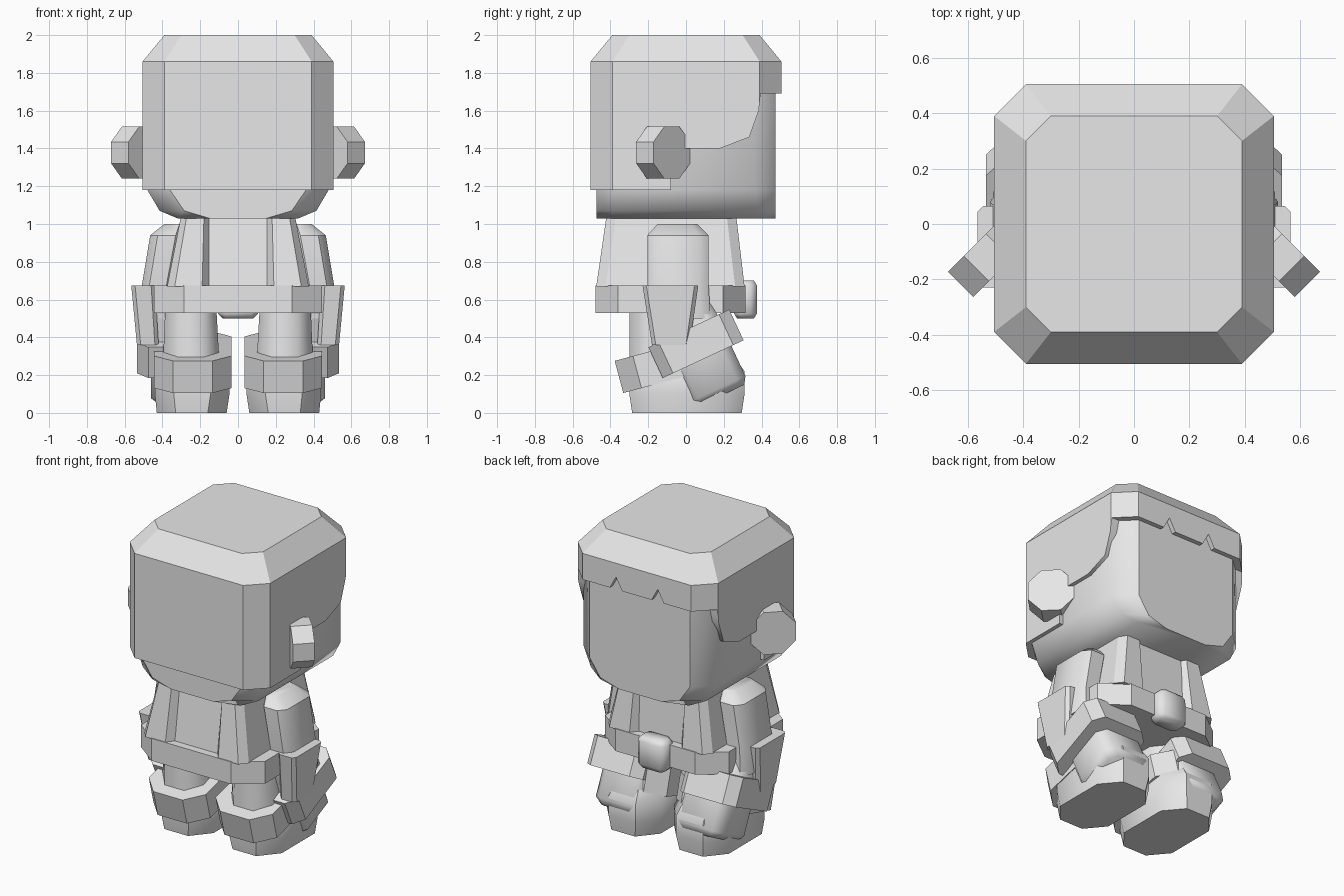
import bpy, bmesh
from math import radians

cube = bpy.data.objects.get("Cube")
if cube:
    bpy.data.objects.remove(cube)

clay = bpy.data.materials.new("light_grey")
clay.use_nodes = True
clay.diffuse_color = (0.8, 0.8, 0.8, 1)
clay.node_tree.nodes["Principled BSDF"].inputs["Base Color"].default_value = (0.8, 0.8, 0.8, 1)


def make(name, bm, at=(0, 0, 0), rot=(0, 0, 0)):
    bmesh.ops.recalc_face_normals(bm, faces=bm.faces)
    mesh = bpy.data.meshes.new(name)
    bm.to_mesh(mesh)
    bm.free()
    mesh.materials.append(clay)
    obj = bpy.data.objects.new(name, mesh)
    bpy.context.collection.objects.link(obj)
    obj.location = at
    obj.rotation_euler = [radians(a) for a in rot]
    return obj


def activate(obj):
    bpy.ops.object.select_all(action='DESELECT')
    obj.select_set(True)
    bpy.context.view_layer.objects.active = obj


def shade(obj, angle=30):
    activate(obj)
    bpy.ops.object.shade_smooth_by_angle(angle=radians(angle))
    return obj


def octagon(x0, x1, y0, y1, cx, cy):
    return [(x0 + cx, y0), (x1 - cx, y0), (x1, y0 + cy), (x1, y1 - cy),
            (x1 - cx, y1), (x0 + cx, y1), (x0, y1 - cy), (x0, y0 + cy)]


def loft(name, layers, side=1, at=(0, 0, 0), rot=(0, 0, 0), angle=30):
    """Stack chamfered rectangles: (z, x0, x1, y0, y1, chamfer x, chamfer y)."""
    bm = bmesh.new()
    rings = [[bm.verts.new((x * side, y, z)) for x, y in octagon(*rect)]
             for z, *rect in layers]
    bm.faces.new(rings[0])
    bm.faces.new(rings[-1])
    for low, high in zip(rings, rings[1:]):
        for i in range(8):
            j = (i + 1) % 8
            bm.faces.new((low[i], low[j], high[j], high[i]))
    return shade(make(name, bm, (at[0] * side, at[1], at[2]), rot), angle)


def centred(z, hx, hy, c):
    return (z, -hx, hx, -hy, hy, c, c)


def prism(bm, pts, offset):
    """Extrude a closed 3D outline along an offset."""
    face = bm.faces.new([bm.verts.new(p) for p in pts])
    new = bmesh.ops.extrude_face_region(bm, geom=[face])["geom"]
    bmesh.ops.translate(bm, vec=offset, verts=[v for v in new if isinstance(v, bmesh.types.BMVert)])


def cut(obj, bm, operation):
    cutter = make("cutter", bm)
    cutter.hide_render = True
    mod = obj.modifiers.new("cut", 'BOOLEAN')
    mod.operation, mod.object, mod.solver = operation, cutter, 'EXACT'
    activate(obj)
    bpy.ops.object.modifier_apply(modifier=mod.name)
    bpy.data.objects.remove(cutter)


def sharpen(obj, rule):
    """Crease edges between faces that pass the rule and faces that do not."""
    bm = bmesh.new()
    bm.from_mesh(obj.data)
    for e in bm.edges:
        if len({rule(f) for f in e.link_faces}) > 1:
            e.smooth = False
    bm.to_mesh(obj.data)
    bm.free()


# Head
head = loft("head", [
    (1.03, -.32, .32, -.475, .475, .17, .05),
    (1.07, -.415, .415, -.475, .475, .13, .09),
    (1.18, -.48, .48, -.475, .475, .12, .11),
    (1.85, -.48, .48, -.475, .475, .12, .11)], angle=70)
sharpen(head, lambda f: abs(f.normal.y) > .95)

# Hair cap, trimmed to a side outline and a notched fringe
hair = loft("hair", [centred(1.18, .505, .505, .115),
                     centred(1.86, .505, .505, .115),
                     centred(2.0, .39, .39, .09)])
outline = [(-.6, 1.1), (-.08, 1.1), (-.08, 1.4), (.18, 1.4), (.335, 1.46),
           (.385, 1.6), (.395, 1.69), (.6, 1.69), (.6, 2.1), (-.6, 2.1)]
bm = bmesh.new()
prism(bm, [(-.7, y, z) for y, z in outline], (1.4, 0, 0))
cut(hair, bm, 'INTERSECT')
bm = bmesh.new()
for x in (-.15, .15):
    prism(bm, [(x - .05, .42, 1.68), (x + .05, .42, 1.68), (x, .42, 1.77)], (0, .2, 0))
cut(hair, bm, 'DIFFERENCE')
shade(hair, 60)
sharpen(hair, lambda f: f.normal.y < -.6 and abs(f.normal.x) < .1)

# Torso core, belt and buckle
loft("torso", [(.6, -.36, .36, -.44, .27, .12, .1),
               (1.05, -.28, .28, -.375, .235, .1, .1)])
loft("belt", [(z, -.445, .445, -.48, .315, .16, .12) for z in (.53, .675)])
loft("buckle", [centred(-.1, .08, .045, .02), centred(-.075, .105, .06, .03),
                centred(.075, .105, .06, .03), centred(.1, .08, .045, .02)],
     at=(0, .315, .6), angle=60)

for side, label in ((1, "left"), (-1, "right")):
    # Ear: thick octagonal disc turned outward
    loft(label + "_ear", [centred(z, .137, .137, .08) for z in (-.065, .065)], side,
         at=(.529, -.121, 1.378), rot=(90, 0, -45 * side))

    # Open vest panel
    loft(label + "_vest", [(.67, .15, .375, -.475, .31, .04, .05),
                           (1.05, .15, .3, -.42, .265, .03, .05)], side)

    # Arm
    loft(label + "_upper_arm", [
        (.5, .34, .52, -.18, .13, .04, .05),
        (.67, .34, .51, -.205, .12, .04, .05),
        (.94, .29, .465, -.205, .12, .04, .05),
        (1.0, .28, .39, -.15, .06, .03, .03)], side, angle=40)
    loft(label + "_sleeve_flap", [
        (.36, .42, .535, -.18, .02, .02, .02),
        (.675, .44, .565, -.23, .065, .02, .02)], side)
    tilt = dict(side=side, rot=(25, 0, 0))
    loft(label + "_forearm", [centred(0, .15, .18, .06), centred(.3, .11, .14, .05)],
         at=(.37, .053, .366), angle=60, **tilt)
    loft(label + "_sleeve_cuff", [centred(z, .2, .236, .06) for z in (-.09, .09)],
         at=(.335, .053, .366), **tilt)
    loft(label + "_hand", [centred(-.305, .13, .14, .04), centred(-.265, .17, .165, .05),
                           centred(0, .17, .165, .05)],
         at=(.29, .053, .366), angle=60, **tilt)

    # Leg and boot
    loft(label + "_leg", [(.2, .095, .4, -.3, .1, .08, .09),
                          (.56, .115, .385, -.3, .1, .07, .09)], side, angle=60)
    loft(label + "_boot", [
        (0, .06, .43, -.285, .295, .1, .12),
        (.1, .045, .44, -.3, .31, .1, .12),
        (.22, .045, .44, -.3, .31, .1, .12),
        (.29, .08, .405, -.25, .26, .08, .1)], side, angle=40)
    loft(label + "_boot_cuff", [centred(z, .205, .3, .1) for z in (-.088, .088)], side,
         at=(.24, -.065, .268), rot=(15, 0, 0))
